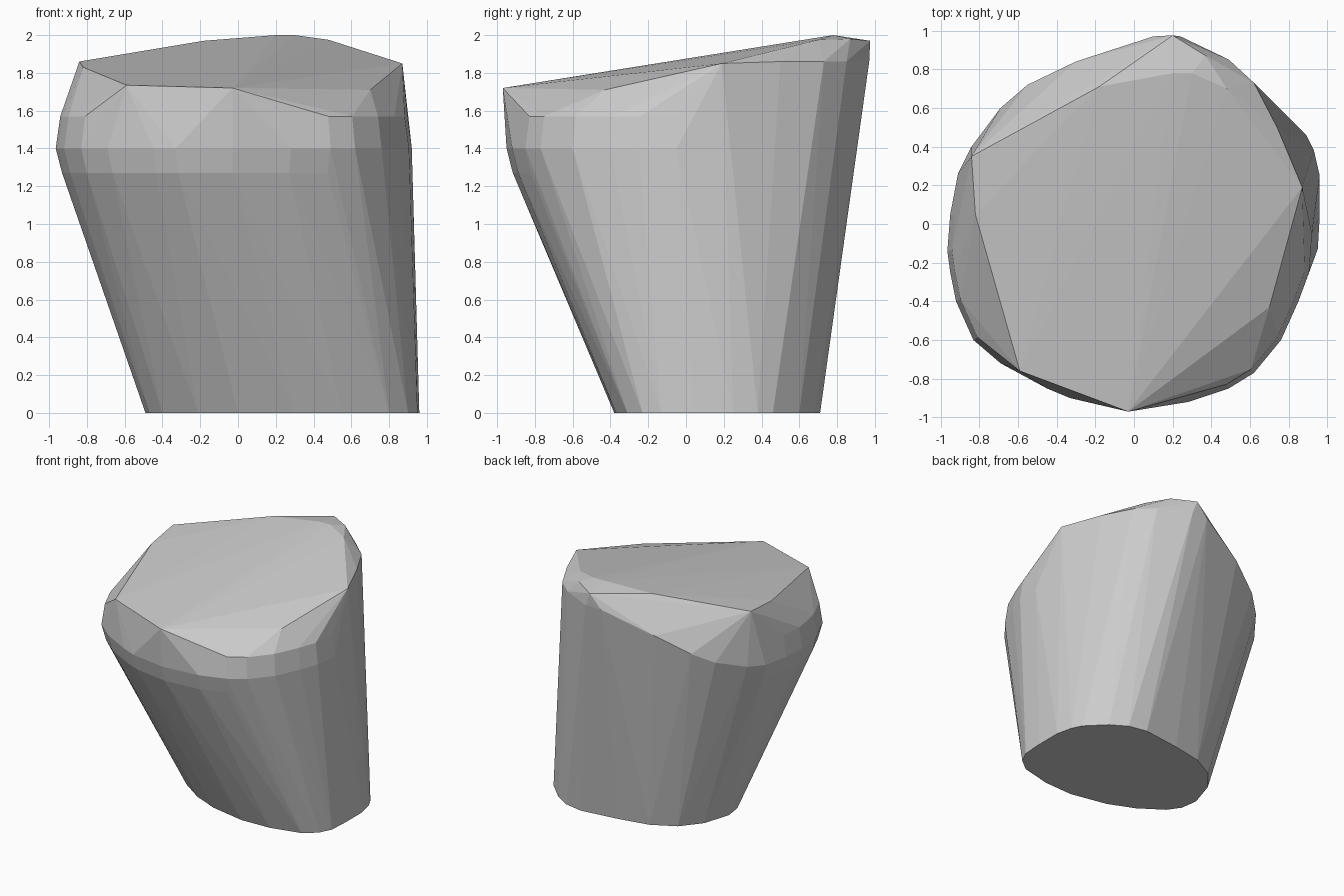
import bpy, bmesh, math

# Flat foot outline on the ground
base = [(.95, -.13), (.96, .04), (.96, .25), (.93, .38), (.89, .46), (.75, .6), (.62, .68), (.47, .71),
        (.15, .67), (-.1, .62), (-.29, .52), (-.42, .36), (-.49, .14), (-.47, 0), (-.4, -.1),
        (-.21, -.23), (0, -.32), (.3, -.38), (.55, -.37), (.8, -.31), (.9, -.23)]

# Rounded shoulder around the front and both sides
shoulder = [(-.91, .26), (-.95, .05), (-.965, -.14), (-.95, -.25), (-.92, -.4), (-.83, -.6),
            (-.69, -.72), (-.45, -.85), (-.33, -.9), (-.03, -.95), (.28, -.92), (.49, -.85),
            (.62, -.77), (.76, -.6), (.85, -.4), (.905, -.25), (.92, -.05)]

# Back rim climbing towards the peak
back_rim = [(-.84, .4, 1.42), (-.69, .6, 1.49), (-.55, .72, 1.57), (-.3, .84, 1.7), (.1, .97, 1.86),
            (.2, .975, 1.97), (.24, .97, 1.86), (.49, .85, 1.86), (.62, .73, 1.86), (.74, .5, 1.86)]

# Corners of the sloping top
top = [(-.03, -.97, 1.72), (-.59, -.76, 1.735), (-.82, .05, 1.83), (-.84, .35, 1.86), (-.18, .71, 1.97),
       (.2, .78, 2.0), (.3, .78, 2.0), (.37, .87, 1.98), (.48, .7, 1.975), (.87, .19, 1.85), (.7, -.43, 1.71)]

points = [(x, y, 0) for x, y in base] + back_rim + top
for z, s in ((1.27, .965), (1.4, 1), (1.57, .975)):
    points += [(x * s, y * s, z) for x, y in shoulder]

# Wrap the sections in one faceted solid
bm = bmesh.new()
for p in points:
    bm.verts.new(p)
bmesh.ops.convex_hull(bm, input=bm.verts[:])
bmesh.ops.delete(bm, geom=[v for v in bm.verts if not v.link_faces], context='VERTS')
bmesh.ops.dissolve_limit(bm, angle_limit=math.radians(1), verts=bm.verts[:], edges=bm.edges[:])
bmesh.ops.recalc_face_normals(bm, faces=bm.faces[:])
mesh = bpy.data.meshes.new("faceted_stump")
bm.to_mesh(mesh)
bm.free()
bpy.context.collection.objects.link(bpy.data.objects.new("faceted_stump", mesh))
